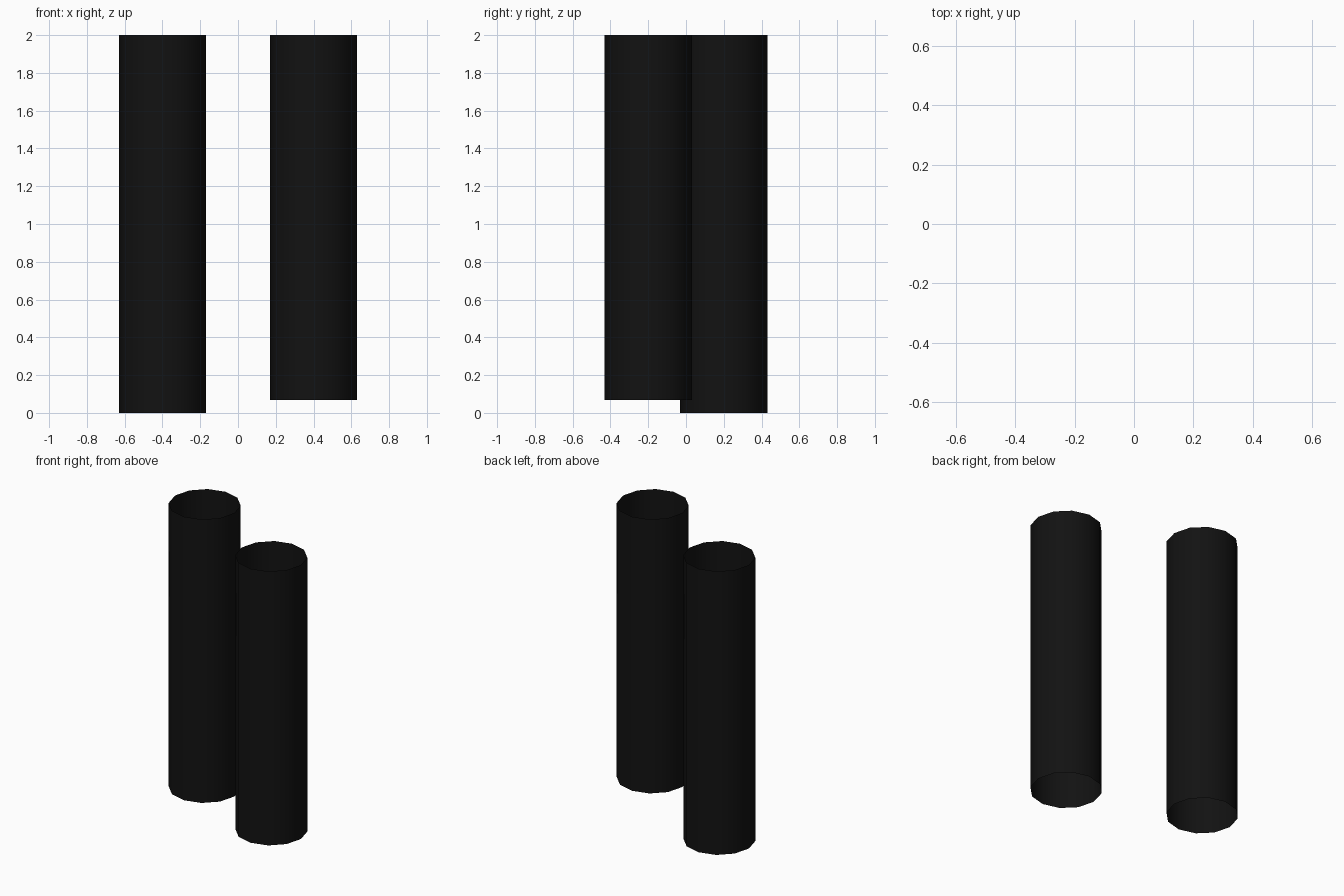
import bpy
import math

if "Cube" in bpy.data.objects:
    bpy.data.objects.remove(bpy.data.objects["Cube"])

RADIUS, TOP = 0.231, 2.0

black = bpy.data.materials.new("black")
black.diffuse_color = (0.006, 0.006, 0.006, 1)
black.use_nodes = True
black.node_tree.nodes["Principled BSDF"].inputs["Base Color"].default_value = black.diffuse_color


def open_tube(name, x, y, bottom):
    """Twelve-sided upright tube with no end caps."""
    bpy.ops.mesh.primitive_cylinder_add(
        vertices=12, radius=RADIUS, depth=TOP - bottom, end_fill_type='NOTHING',
        location=(x, y, (TOP + bottom) / 2))
    tube = bpy.context.object
    tube.name = name
    tube.data.materials.append(black)
    bpy.ops.object.shade_smooth_by_angle(angle=math.radians(40))


# Long tube at the back left, slightly shorter tube at the front right
open_tube("left_tube", -0.4, 0.2, 0.0)
open_tube("right_tube", 0.4, -0.2, 0.067)
